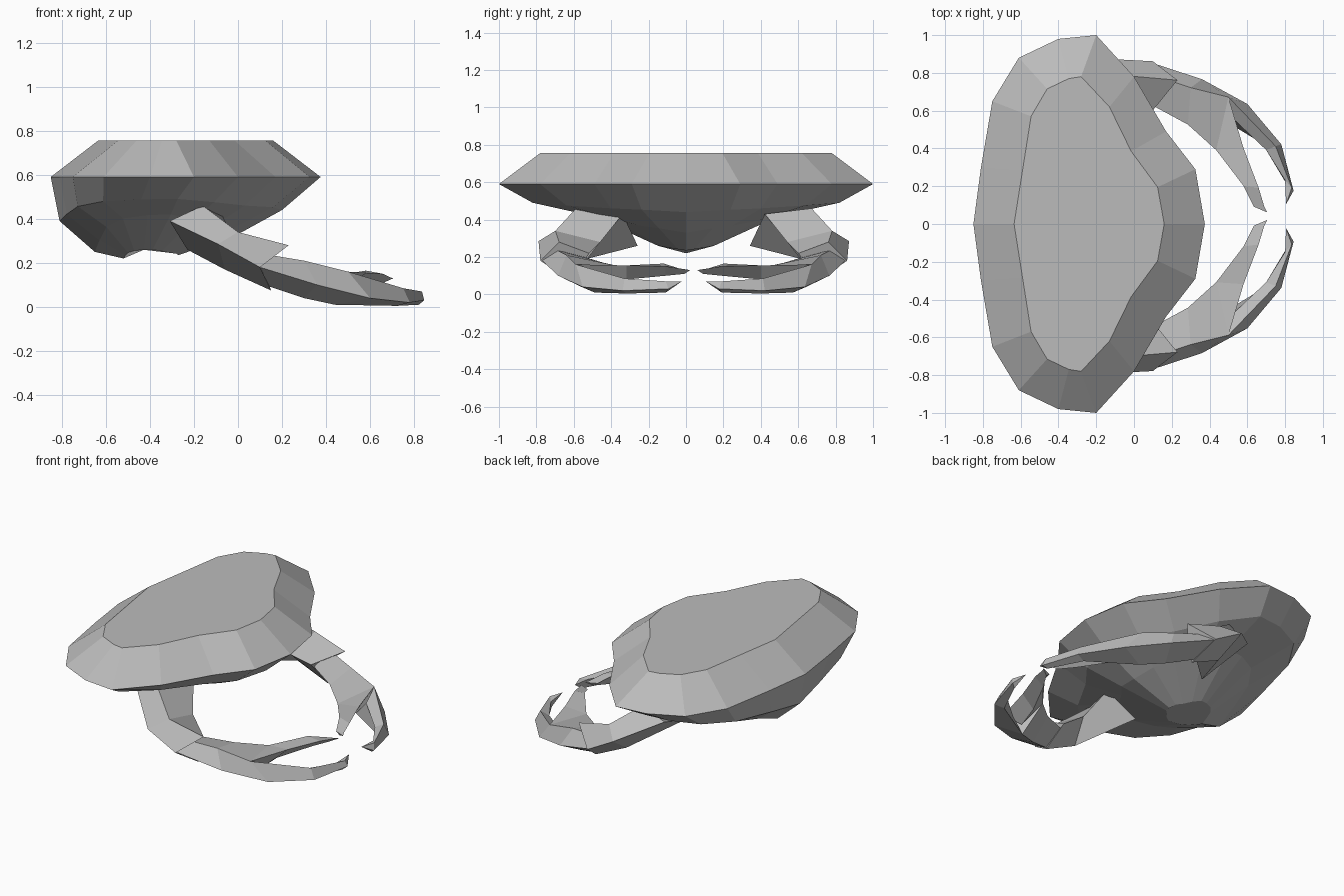
import bpy
import bmesh

cube = bpy.data.objects.get("Cube")
if cube:
    bpy.data.objects.remove(cube, do_unlink=True)

grey = bpy.data.materials.new("shell_grey")
grey.use_nodes = True
colour = (0.5, 0.5, 0.5, 1)
grey.diffuse_color = colour
grey.node_tree.nodes["Principled BSDF"].inputs["Base Color"].default_value = colour


def loft(name, sections):
    """Skin a row of equal cross-sections; one-point sections become tips."""
    bm = bmesh.new()
    rings = [[bm.verts.new(p) for p in section] for section in sections]
    for a, b in zip(rings, rings[1:]):
        count = len(a)
        for i in range(count):
            j = (i + 1) % count
            if len(b) == 1:
                bm.faces.new((a[i], a[j], b[0]))
            else:
                bm.faces.new((a[i], a[j], b[j], b[i]))
    for ring in (rings[0], rings[-1]):
        if len(ring) > 2:
            bm.faces.new(ring)
    bmesh.ops.recalc_face_normals(bm, faces=bm.faces)
    mesh = bpy.data.meshes.new(name)
    bm.to_mesh(mesh)
    bm.free()
    mesh.materials.append(grey)
    obj = bpy.data.objects.new(name, mesh)
    bpy.context.collection.objects.link(obj)
    return obj


def full_outline(half):
    """Mirror a half outline whose first and last points lie on the centre line."""
    return half + [(x, -y) for x, y in half[-2:0:-1]]


# Shell: flat top plate, bevelled rim and a faceted bowl with a central hump
top = full_outline([(.16, 0), (.125, .195), (-.015, .385), (-.13, .62), (-.28, .78),
                    (-.345, .77), (-.46, .715), (-.545, .57), (-.59, .285), (-.635, 0)])
rim = full_outline([(.375, 0), (.325, .29), (.17, .49), (0, .78), (-.2, 1),
                    (-.4, .98), (-.61, .88), (-.75, .65), (-.81, .3), (-.85, 0)])
rim_back, rim_front = -.85, .375


def bowl_ring(back, front, width, z_back, z_front, z_side):
    """Shrink the rim outline and blend its height between back, front and sides."""
    ring = []
    for x, y in rim:
        t = (x - rim_back) / (rim_front - rim_back)
        z = z_back + (z_front - z_back) * t
        z += (z_side - z) * abs(y)
        ring.append((back + (front - back) * t, y * width, z))
    return ring


loft("shell", [
    [(x, y, .755) for x, y in top],
    [(x, y, .59) for x, y in rim],
    bowl_ring(-.81, .2, .82, .39, .44, .49),
    bowl_ring(-.65, 0, .5, .25, .33, .42),
    bowl_ring(-.52, -.27, .15, .22, .235, .26),
])

# Arm pieces: sections run outer, top, inner, bottom; y is distance from arm centre line
upper_arm = [
    [(-.31, .62, .39), (-.16, .63, .46), (-.08, .38, .43), (-.23, .3, .26)],
    [(-.09, .83, .285), (0, .74, .34), (0, .5, .28), (-.06, .65, .17)],
    [(.1, .82, .18), (.23, .72, .28), (.1, .56, .22), (.15, .66, .075)],
]
palm = [
    [(.1, .81, .18), (.12, .74, .24), (.1, .585, .2), (.12, .68, .1)],
    [(.36, .725, .1), (.3, .68, .21), (.285, .485, .17), (.3, .6, .04)],
    [(.6, .594, .04), (.5, .63, .16), (.435, .35, .14), (.44, .53, .01)],
]
finger = [
    [(.6, .594, .04), (.5, .63, .16), (.52, .52, .1), (.44, .53, .01)],
    [(.78, .38, .02), (.75, .37, .085), (.7, .35, .06), (.72, .36, .005)],
    [(.845, .135, .03), (.835, .15, .07), (.8, .19, .06), (.82, .15, .01)],
    [(.805, .063, .07)],
]
thumb = [
    [(.5, .63, .16), (.435, .35, .14), (.47, .5, .05)],
    [(.58, .36, .155), (.435, .35, .14), (.5, .36, .08)],
    [(.66, .15, .15), (.58, .16, .165), (.6, .15, .1)],
    [(.69, .05, .135), (.635, .05, .13), (.66, .05, .11)],
    [(.705, .02, .13)],
]

arm_centre = .0415
pieces = {"upper_arm": upper_arm, "palm": palm, "finger": finger, "thumb": thumb}
for side, sign in (("rear", 1), ("front", -1)):
    for name, sections in pieces.items():
        loft(side + "_" + name,
             [[(x, arm_centre + sign * y, z) for x, y, z in s] for s in sections])
